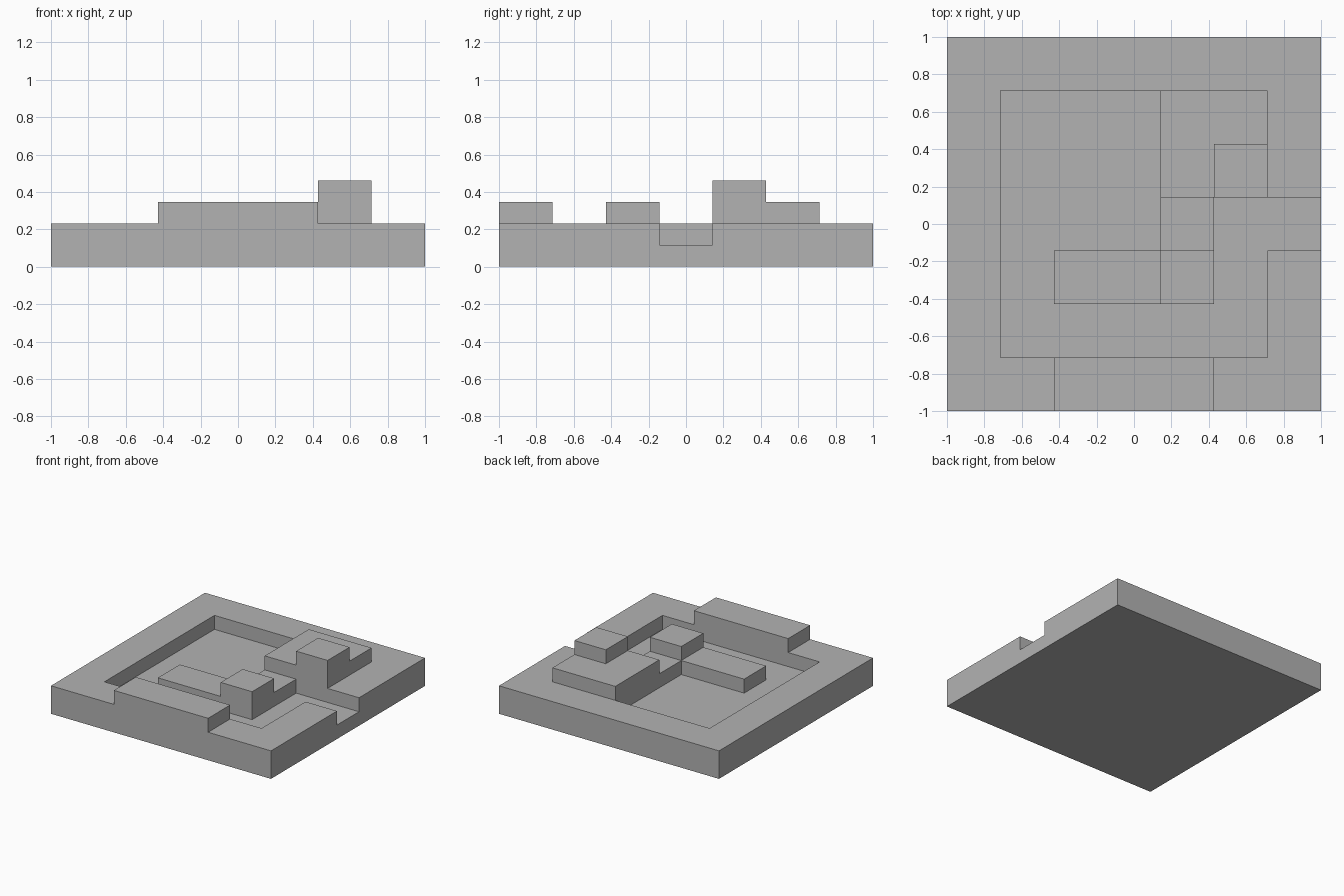
import bpy
import bmesh

if "Cube" in bpy.data.objects:
    bpy.data.objects.remove(bpy.data.objects["Cube"], do_unlink=True)

# Plan is a 7 x 7 grid of cells; heights step in tiers above the base
CELL = 2 / 7
TIER = 0.115

stone = bpy.data.materials.new("plain grey")
stone.use_nodes = True
GREY = (0.45, 0.45, 0.45, 1)
stone.diffuse_color = GREY
stone.node_tree.nodes["Principled BSDF"].inputs["Base Color"].default_value = GREY


def prism(name, outline, bottom, top):
    """Extrude a plan outline given in grid cells between two tiers."""
    bm = bmesh.new()
    verts = [bm.verts.new((x * CELL - 1, y * CELL - 1, bottom * TIER)) for x, y in outline]
    face = bm.faces.new(verts)
    grown = bmesh.ops.extrude_face_region(bm, geom=[face])["geom"]
    moved = [v for v in grown if isinstance(v, bmesh.types.BMVert)]
    bmesh.ops.translate(bm, verts=moved, vec=(0, 0, (top - bottom) * TIER))
    bmesh.ops.recalc_face_normals(bm, faces=bm.faces)
    mesh = bpy.data.meshes.new(name)
    bm.to_mesh(mesh)
    bm.free()
    mesh.materials.append(stone)
    obj = bpy.data.objects.new(name, mesh)
    bpy.context.collection.objects.link(obj)
    return obj


def block(name, x0, x1, y0, y1, bottom, top):
    return prism(name, [(x0, y0), (x1, y0), (x1, y1), (x0, y1)], bottom, top)


# Base slab with a square basin that opens through a channel on the left side
base = block("base", 0, 7, 0, 7, 0, 2)
basin = [(1, 1), (6, 1), (6, 3), (8, 3), (8, 4), (6, 4), (6, 6), (1, 6)]
cutter = prism("basin_cutter", basin, 1, 3)
cutter.hide_render = True
cut = base.modifiers.new("basin", "BOOLEAN")
cut.operation = "DIFFERENCE"
cut.solver = "EXACT"
cut.object = cutter
bpy.context.view_layer.update()
graph = bpy.context.evaluated_depsgraph_get()
carved = bpy.data.meshes.new_from_object(base.evaluated_get(graph))
base.modifiers.clear()
base.data = carved
bpy.data.objects.remove(cutter, do_unlink=True)

# Raised wall along the front edge
block("front_wall", 2, 5, 0, 1, 2, 3)

# Stepped blocks standing in the basin
block("low_bar", 2, 4, 2, 3, 1, 2)
block("middle_block", 4, 5, 2, 3, 1, 3)
block("bridge", 4, 5, 3, 4, 1, 2)
prism("back_block", [(4, 4), (5, 4), (5, 5), (6, 5), (6, 6), (4, 6)], 1, 3)
block("tall_tower", 5, 6, 4, 5, 1, 4)
